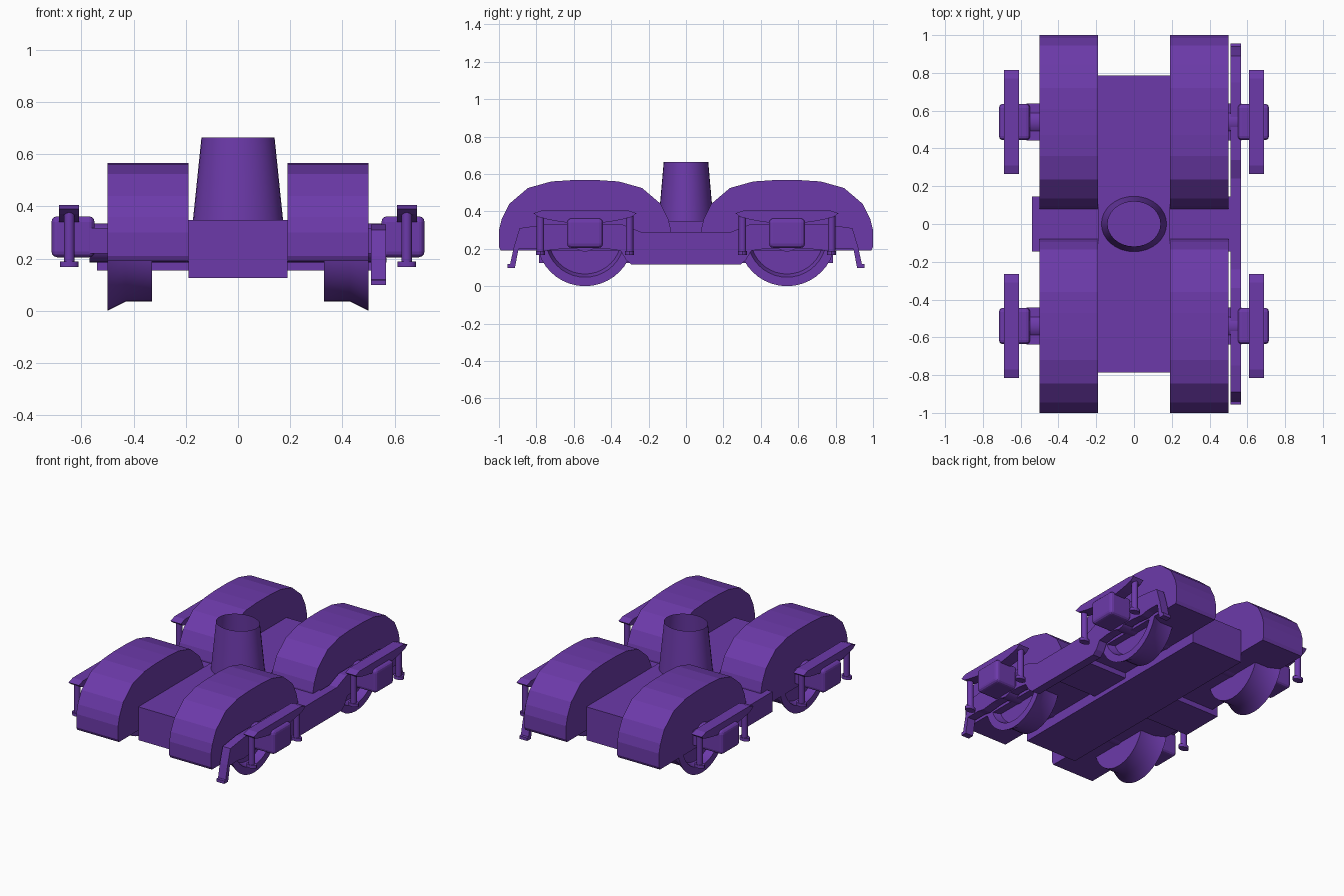
import bpy, bmesh, math
from mathutils import Matrix

if "Cube" in bpy.data.objects:
    bpy.data.objects.remove(bpy.data.objects["Cube"])

paint = bpy.data.materials.new("purple paint")
paint.diffuse_color = (0.15, 0.042, 0.40, 1)
paint.use_nodes = True
paint.node_tree.nodes["Principled BSDF"].inputs["Base Color"].default_value = paint.diffuse_color


def finish(name, bm, smooth=False):
    bmesh.ops.recalc_face_normals(bm, faces=bm.faces)
    me = bpy.data.meshes.new(name)
    bm.to_mesh(me)
    bm.free()
    me.materials.append(paint)
    ob = bpy.data.objects.new(name, me)
    bpy.context.collection.objects.link(ob)
    if smooth:
        bpy.ops.object.select_all(action='DESELECT')
        bpy.context.view_layer.objects.active = ob
        ob.select_set(True)
        bpy.ops.object.shade_smooth_by_angle(angle=math.radians(30))
    return ob


def extrude(name, pts, x0, x1):
    """Solid from a (y, z) outline between two x positions."""
    bm = bmesh.new()
    a = [bm.verts.new((x0, y, z)) for y, z in pts]
    b = [bm.verts.new((x1, y, z)) for y, z in pts]
    bm.faces.new(a)
    bm.faces.new(b[::-1])
    for i in range(len(pts)):
        j = (i + 1) % len(pts)
        bm.faces.new((a[i], b[i], b[j], a[j]))
    return finish(name, bm)


def box(name, x0, x1, y0, y1, z0, z1, bevel=0):
    ob = extrude(name, [(y0, z0), (y1, z0), (y1, z1), (y0, z1)], min(x0, x1), max(x0, x1))
    if bevel:
        m = ob.modifiers.new("round", 'BEVEL')
        m.width, m.segments = bevel, 3
    return ob


def lathe(name, prof, y, z, sx, n=40):
    """Ring of (x, radius) points turned around the x axis."""
    bm = bmesh.new()
    rings = [[bm.verts.new((sx * x, y + r * math.cos(2 * math.pi * i / n), z + r * math.sin(2 * math.pi * i / n)))
              for i in range(n)] for x, r in prof]
    for k in range(len(rings)):
        p, q = rings[k], rings[(k + 1) % len(rings)]
        for i in range(n):
            j = (i + 1) % n
            bm.faces.new((p[i], p[j], q[j], q[i]))
    return finish(name, bm, True)


def cone(name, r0, r1, z0, z1, x=0, y=0, n=16, sy=1, caps=True):
    bm = bmesh.new()
    bmesh.ops.create_cone(bm, cap_ends=caps, segments=n, radius1=r0, radius2=r1, depth=z1 - z0,
                          matrix=Matrix.Translation((x, y, (z0 + z1) / 2)) @ Matrix.Diagonal((1, sy, 1, 1)))
    return finish(name, bm, True)


# Central beam, cross bolster and open pivot tube
box("centre_beam", -0.19, 0.19, -0.785, 0.785, 0.125, 0.348)
box("cross_bolster", -0.54, 0.51, -0.145, 0.145, 0.155, 0.29)
cone("pivot_tube", 0.173, 0.14, 0.345, 0.665, n=32, sy=0.85, caps=False)

# Half outline of the cover, mirrored about its middle
half = [(0.45, 0.19), (0.46, 0.21), (0.46, 0.30), (0.445, 0.36), (0.405, 0.44),
        (0.305, 0.525), (0.18, 0.56), (0.07, 0.567)]
cover = half + [(-y, z) for y, z in reversed(half)]

# Lens-shaped spring: flat top, curved underside
spring = [(0.23, 0.405), (-0.23, 0.405), (-0.275, 0.39)]
spring += [(-0.25 + 0.05 * i, 0.335 + 0.035 * ((i - 5) / 5) ** 2) for i in range(11)] + [(0.275, 0.39)]

AX, WZ = 0.54, 0.26
for fb in (-1, 1):
    yc = fb * AX
    axle = lathe("axle", [(-0.57, 0.001), (-0.57, 0.075), (0.57, 0.075), (0.57, 0.001)], yc, WZ, 1, 24)
    for s in (-1, 1):
        extrude("wheel_cover", [(yc + y, z) for y, z in cover], s * 0.19, s * 0.50)
        # Dished wheel with an outer flange
        lathe("wheel", [(0.33, 0.05), (0.33, 0.225), (0.43, 0.225), (0.50, 0.26),
                        (0.50, 0.212), (0.45, 0.195), (0.45, 0.05)], yc, WZ, s)
        # Axle box, its collar, spring and hangers
        box("axle_box_collar", s * 0.49, s * 0.57, yc - 0.098, yc + 0.098, 0.22, 0.318)
        box("axle_box", s * 0.55, s * 0.715, yc - 0.096, yc + 0.096, 0.205, 0.362, 0.022)
        extrude("leaf_spring", [(yc + y, z) for y, z in spring], s * 0.61, s * 0.687)
        for e in (-1, 1):
            yh = yc + e * 0.238
            cone("spring_hanger", 0.02, 0.02, 0.18, 0.38, s * 0.647, yh)
            cone("hanger_foot", 0.036, 0.036, 0.167, 0.188, s * 0.647, yh, sy=0.65)

# Side frame plate on the right only, with a hooked guard at each end
edge = [(0.29, 0.115), (0.32, 0.14), (0.35, 0.19), (0.42, 0.20), (0.66, 0.20), (0.75, 0.19),
        (0.80, 0.20), (0.895, 0.20), (0.915, 0.098), (0.955, 0.098), (0.955, 0.118),
        (0.94, 0.12), (0.92, 0.21), (0.89, 0.31), (0.75, 0.33), (0.34, 0.33), (0.24, 0.29)]
extrude("side_frame", edge + [(-y, z) for y, z in reversed(edge)], 0.51, 0.567)
